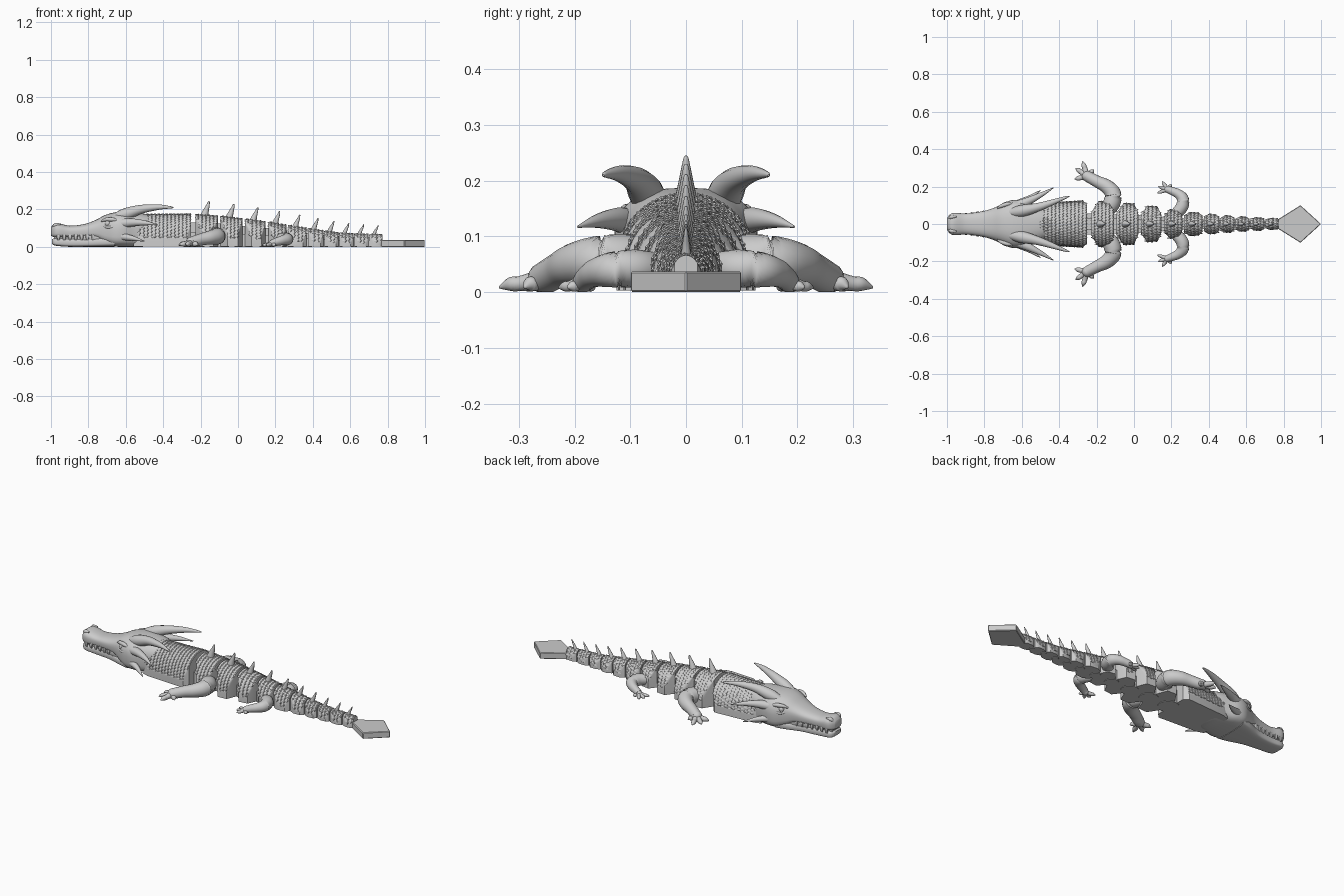
import bpy, bmesh, math
from mathutils import Vector

cube = bpy.data.objects.get("Cube")
if cube:
    bpy.data.objects.remove(cube, do_unlink=True)

grey = bpy.data.materials.new("light_stone_grey")
grey.use_nodes = True
COL = (0.6, 0.6, 0.6, 1)
grey.diffuse_color = COL
grey.node_tree.nodes["Principled BSDF"].inputs["Base Color"].default_value = COL


def finish(name, bm, angle=40):
    bmesh.ops.recalc_face_normals(bm, faces=bm.faces[:])
    me = bpy.data.meshes.new(name)
    bm.to_mesh(me)
    bm.free()
    me.materials.append(grey)
    ob = bpy.data.objects.new(name, me)
    bpy.context.collection.objects.link(ob)
    bpy.ops.object.select_all(action='DESELECT')
    ob.select_set(True)
    bpy.context.view_layer.objects.active = ob
    if angle:
        bpy.ops.object.shade_smooth_by_angle(angle=math.radians(angle))
    return ob


def skin(bm, rings):
    vs = [[bm.verts.new(p) for p in r] for r in rings]
    n = len(vs[0])
    for a, b in zip(vs, vs[1:]):
        for i in range(n):
            j = (i + 1) % n
            bm.faces.new((a[i], a[j], b[j], b[i]))
    bm.faces.new(vs[0])
    bm.faces.new(vs[-1])


def smooth_path(rows, steps):
    """Catmull-Rom interpolation of rows of numbers."""
    out = []
    for k in range(len(rows) - 1):
        p = [rows[max(0, min(len(rows) - 1, k + d))] for d in (-1, 0, 1, 2)]
        for s in range(steps):
            t = s / steps
            out.append([b + 0.5 * t * (c - a + t * (2*a - 5*b + 4*c - d + t * (3*(b - c) + d - a)))
                        for a, b, c, d in zip(*p)])
    return out + [list(rows[-1])]


def tube(bm, rows, n=14, steps=5, flat=1.0, side=1):
    """Round tapering limb; rows are x, y, z, radius."""
    pts = smooth_path(rows, steps)
    rings = []
    for k, (x, y, z, r) in enumerate(pts):
        c = Vector((x, y, z))
        d = Vector(pts[min(k + 1, len(pts) - 1)][:3]) - Vector(pts[max(k - 1, 0)][:3])
        u = d.cross(Vector((0, 1, 0.01))).normalized()
        v = d.cross(u).normalized()
        ring = []
        for i in range(n):
            a = 2 * math.pi * i / n
            p = c + max(r, 0.001) * (u * math.cos(a) + v * math.sin(a) * flat)
            ring.append((p.x, p.y * side, max(p.z, 0)))
        rings.append(ring)
    skin(bm, rings)


def loft(name, rows, n=32, power=0.8):
    """Rounded sections along x; rows are x, half width, bottom, top."""
    bm = bmesh.new()
    rings = []
    for x, w, lo, hi in smooth_path(rows, 4):
        ring = []
        for i in range(n):
            a = 2 * math.pi * i / n
            c, s = math.cos(a), math.sin(a)
            e = power if s > 0 else 0.5
            ring.append((x, w * math.copysign(abs(c) ** e, c),
                         max(0, (lo + hi) / 2 + (hi - lo) / 2 * math.copysign(abs(s) ** e, s))))
        rings.append(ring)
    skin(bm, rings)
    return finish(name, bm, 60)


def ball(bm, x, y, z, r):
    res = bmesh.ops.create_uvsphere(bm, u_segments=14, v_segments=8, radius=r)
    bmesh.ops.translate(bm, verts=res["verts"], vec=(x, y, z))


# Skull, jaw and mouth lining
loft("head", [(-1, .03, .06, .105), (-.985, .05, .052, .122), (-.96, .06, .05, .126),
              (-.9, .056, .05, .113), (-.82, .066, .05, .122), (-.76, .082, .045, .144),
              (-.71, .104, .018, .17), (-.66, .126, .002, .184), (-.61, .128, .0, .187),
              (-.56, .113, .0, .184), (-.51, .1, .0, .178), (-.46, .08, .01, .168)])
loft("lower_jaw", [(-.995, .03, .016, .04), (-.975, .05, .006, .046), (-.9, .053, .0, .046),
                   (-.8, .066, .0, .047), (-.72, .094, .0, .052), (-.66, .11, .0, .06)], power=.5)
loft("mouth_lining", [(-.985, .036, .02, .09), (-.88, .048, .02, .09), (-.72, .085, .02, .09)])

# Blunt teeth along both sides of the mouth
bm = bmesh.new()
for side in (1, -1):
    for k in range(7):
        x = -.96 + k * .031
        y = .05 + max(0, k - 2) * .0042
        tube(bm, [(x, y, .064, .011), (x, y + .002, .05, .01), (x, y, .036, .006)],
             n=8, steps=2, flat=.7, side=side)
finish("teeth", bm)

# Eyes, brows and nostrils
bm = bmesh.new()
for side in (1, -1):
    ball(bm, -.695, side * .094, .125, .018)
    tube(bm, [(-.73, .085, .137, .004), (-.705, .098, .146, .01), (-.67, .108, .146, .011),
              (-.64, .11, .138, .004)], side=side)
    tube(bm, [(-.72, .094, .108, .004), (-.69, .11, .104, .007), (-.66, .12, .11, .004)], side=side)
    tube(bm, [(-.99, .028, .1, .004), (-.977, .037, .116, .011), (-.95, .04, .12, .004)], side=side)
finish("eyes_and_nostrils", bm)

# Horns and cheek spikes
bm = bmesh.new()
for side in (1, -1):
    tube(bm, [(-.66, .06, .155, .022), (-.6, .07, .175, .032), (-.52, .088, .2, .024),
              (-.43, .118, .212, .015), (-.36, .144, .211, .006), (-.345, .148, .209, .002)],
         side=side)
    tube(bm, [(-.62, .1, .125, .026), (-.56, .125, .13, .021), (-.49, .16, .127, .012),
              (-.43, .194, .117, .002)], side=side)
    tube(bm, [(-.62, .11, .055, .02), (-.56, .14, .045, .013), (-.5, .18, .03, .002)], side=side)
finish("horns", bm)


def dome(y, w, top):
    return top * (0.2 + 0.8 * max(0, 1 - (y / w) ** 2) ** .45)


def segment(name, x0, x1, w0, w1, t0, t1, front=.5, back=.5):
    """Domed body block with its corners cut off, covered in scales."""
    bm = bmesh.new()
    mix = lambda a, b, f: a + (b - a) * f
    cut = min(.32, .04 / (x1 - x0))
    stops = [(0, front), (cut, 1), (1 - cut * .6, 1), (1, back)]
    rings = []
    for f, c in stops:
        w, t, x = mix(w0, w1, f), mix(t0, t1, f), mix(x0, x1, f)
        ring = [(x, -w * c, .003)]
        for i in range(25):
            y = w * c * math.sin(math.pi * (i / 24 - .5))
            ring.append((x, y, dome(y, w, t)))
        rings.append(ring + [(x, w * c, .003)])
    skin(bm, rings)
    finish(name, bm, 30)
    # overlapping scales, each a low wedge raised at its rear
    bm = bmesh.new()
    rows = max(3, round((x1 - x0) / .021))
    for k in range(rows):
        f = (k + .5) / rows
        w, t, x = mix(w0, w1, f), mix(t0, t1, f), mix(x0, x1, f)
        count = max(7, round((w + t) * 2 / .025))
        d, h = .014, .004
        lim = 1
        for (fa, ca), (fb, cb) in zip(stops, stops[1:]):
            if fa <= f <= fb:
                lim = mix(ca, cb, (f - fa) / (fb - fa))
        for i in range(count):
            a = math.pi * ((i + .5 * (k % 2) + .25) / count - .5)
            if abs(math.sin(a)) > lim:
                continue
            step = math.pi / count * .62

            def at(dx, da, up):
                b = max(-1.5, min(1.5, a + da))
                y = w * math.sin(b)
                return (x + dx, y + up * math.sin(b), dome(y, w, t) + up * math.cos(b))
            pts = [at(-d, 0, 0), at(0, step, 0), at(d * .8, 0, 0), at(0, -step, 0)]
            base = [bm.verts.new(p) for p in pts]
            tip = bm.verts.new(at(d * .5, 0, h))
            for j in range(4):
                bm.faces.new((base[j], base[(j + 1) % 4], tip))
            bm.faces.new(base)
    finish(name + "_scales", bm, 0)


# Neck and jointed body
segment("neck", -.56, -.25, .108, .126, .174, .176, .9, .8)
edges = [-.235, -.1, .03, .155, .265, .37, .46, .54, .62, .7, .775]
widths = [.124, .114, .103, .085, .067, .055, .047, .041, .036, .032, .028]
tops = [.174, .165, .15, .134, .116, .1, .086, .075, .07, .068, .066]
spines = bmesh.new()
joints = bmesh.new()
for k in range(10):
    x0, x1 = edges[k], edges[k + 1]
    gap = .007 if k < 4 else .003
    ends = .5 if k < 4 else .7
    segment(f"body_segment_{k + 1}", x0 + gap, x1 - gap, widths[k], widths[k + 1] * 1.04,
            tops[k], tops[k + 1], ends, ends)
    # backward leaning spine, rounded across its width
    m = (x0 + x1) / 2
    z = (tops[k] + tops[k + 1]) / 2
    rise = .075 - .0028 * k
    r = .024 - .0014 * k
    tube(spines, [(m - .016, 0, z - .014, r), (m - .004, 0, z + rise * .3, r * .65),
                  (m + .007, 0, z + rise * .7, r * .38), (m + .012, 0, z + rise * .94, r * .2),
                  (m + .013, 0, z + rise, .002)], flat=.95)
    # upright hinge pin and connecting bar
    rad = widths[k] * .46
    res = bmesh.ops.create_cone(joints, cap_ends=True, segments=24, radius1=rad, radius2=rad,
                                depth=tops[k] * .45)
    bmesh.ops.translate(joints, verts=res["verts"], vec=(x0, 0, tops[k] * .225))
    res = bmesh.ops.create_cube(joints, size=1)
    bmesh.ops.scale(joints, verts=res["verts"], vec=(.07, rad * 1.1, tops[k] * .6))
    bmesh.ops.translate(joints, verts=res["verts"], vec=(x0, 0, tops[k] * .45))
finish("back_spines", spines)
finish("hinge_joints", joints, 30)


def leg(name, path, toes, toe_r):
    bm = bmesh.new()
    for side in (1, -1):
        tube(bm, path, n=18, steps=6, side=side)
        x, y, z, r = path[-1]
        ball(bm, x, side * y, r * .85, r)
        for tx, ty in toes:
            at = lambda f, up, rad: (x + (tx - x) * f, y + (ty - y) * f, up, rad)
            tube(bm, [at(0, z, toe_r * 1.3), at(.5, toe_r * 1.1, toe_r),
                      at(.75, toe_r, toe_r * .9), at(1, .008, .002)], n=10, side=side)
    for v in bm.verts:
        v.co.z = max(0, v.co.z)
    finish(name, bm, 60)


# Splayed legs with clawed feet
leg("front_legs", [(-.15, .07, .055, .04), (-.12, .11, .058, .046), (-.112, .16, .056, .044),
                   (-.145, .2, .05, .038), (-.195, .226, .04, .032), (-.25, .255, .024, .029)],
    [(-.275, .335), (-.312, .298), (-.318, .24), (-.215, .29)], .014)
leg("rear_legs", [(.22, .05, .04, .03), (.255, .09, .042, .034), (.262, .132, .04, .032),
                  (.238, .16, .035, .026), (.207, .175, .027, .022), (.18, .185, .018, .019)],
    [(.15, .228), (.13, .2), (.125, .165), (.2, .212)], .01)

# Flat diamond tail tip
bm = bmesh.new()
outline = [(.765, -.022), (.89, -.1), (1, 0), (.89, .1), (.765, .022)]
skin(bm, [[(x, y, z) for x, y in outline] for z in (0, .037)])
tip = finish("tail_tip", bm, 0)
bevel = tip.modifiers.new("soft_edges", 'BEVEL')
bevel.width = .003
bevel.segments = 1
